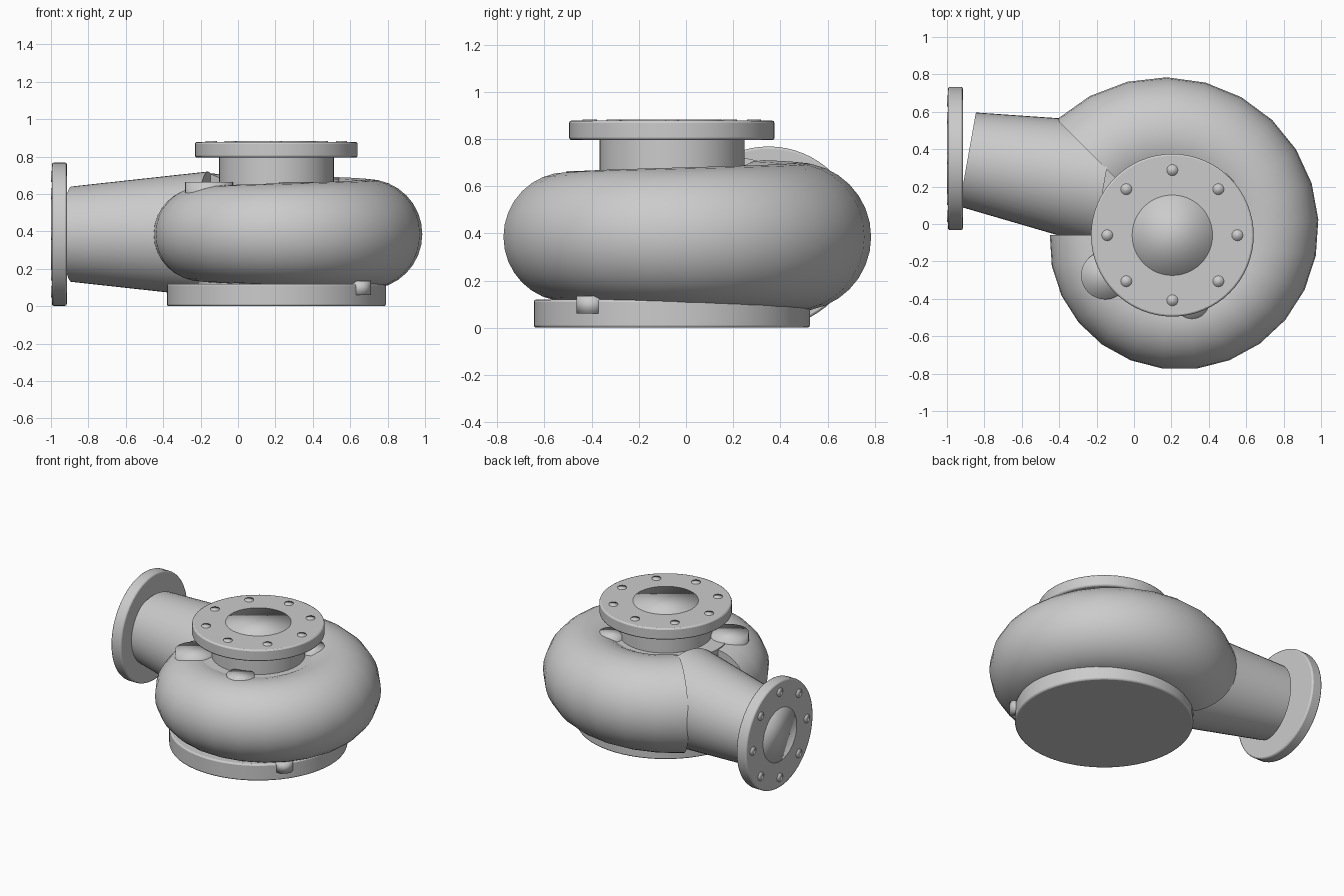
import bpy, bmesh, math
from mathutils import Vector, Matrix

if "Cube" in bpy.data.objects:
    bpy.data.objects.remove(bpy.data.objects["Cube"])

metal = bpy.data.materials.new("cast_grey")
metal.use_nodes = True
GREY = (0.6, 0.6, 0.6, 1)
metal.diffuse_color = GREY
metal.node_tree.nodes["Principled BSDF"].inputs["Base Color"].default_value = GREY

AXIS = Vector((0.205, -0.06, 0))      # pump shaft axis
MID = 0.385                           # mid height of the casing


def finish(name, bm, bevel=0, soft=False):
    mesh = bpy.data.meshes.new(name)
    bmesh.ops.recalc_face_normals(bm, faces=bm.faces)
    bm.to_mesh(mesh)
    bm.free()
    mesh.materials.append(metal)
    obj = bpy.data.objects.new(name, mesh)
    bpy.context.collection.objects.link(obj)
    bpy.ops.object.select_all(action="DESELECT")
    obj.select_set(True)
    bpy.context.view_layer.objects.active = obj
    if bevel:
        mod = obj.modifiers.new("edge_round", "BEVEL")
        mod.width, mod.segments = bevel, 2
    if soft:
        bpy.ops.object.shade_smooth()
    else:
        bpy.ops.object.shade_smooth_by_angle(angle=math.radians(35))
    return obj


def rod(name, start, end, r1, r2=None, sides=48, **kw):
    """Cylinder or cone between two points."""
    start, end = Vector(start), Vector(end)
    d = end - start
    bm = bmesh.new()
    spin = Matrix.Translation((start + end) / 2) @ d.to_track_quat("Z", "Y").to_matrix().to_4x4()
    bmesh.ops.create_cone(bm, cap_ends=True, segments=sides, radius1=r1,
                          radius2=r1 if r2 is None else r2, depth=d.length, matrix=spin)
    return finish(name, bm, **kw)


def flange(name, back, normal, thick, radius, bore, ring):
    """Round flange with a bore plate and eight bolt heads."""
    back, normal = Vector(back), Vector(normal)
    face = back + normal * thick
    rod(name, back, face, radius, sides=64, bevel=0.01)
    rod(name + "_bore", face - normal * 0.02, face + normal * 0.004, bore, soft=True)
    side = Vector((0, 1, 0))
    other = normal.cross(side)
    for i in range(8):
        a = i * math.pi / 4
        p = face + (side * math.cos(a) + other * math.sin(a)) * ring
        rod(f"{name}_bolt_{i + 1}", p - normal * 0.02, p + normal * 0.005, 0.03,
            sides=16, soft=True)


# Volute: a round tube that widens as it winds round the shaft
bm = bmesh.new()
STEPS, SIDES = 22, 32
rings = []
for i in range(STEPS + 1):
    t = i / STEPS
    a = math.pi + t * math.radians(315)
    tube = 0.25 + 0.075 * t
    centre = 0.655 + 0.22 * t - tube
    out = Vector((math.cos(a), math.sin(a), 0))
    ring = []
    for j in range(SIDES):
        b = 2 * math.pi * j / SIDES
        p = AXIS + out * (centre + tube * math.cos(b))
        p.z = MID + tube * math.sin(b)
        ring.append(bm.verts.new(p))
    rings.append(ring)
for r, s in zip(rings, rings[1:]):
    for j in range(SIDES):
        k = (j + 1) % SIDES
        bm.faces.new((r[j], r[k], s[k], s[j]))
bm.faces.new(rings[0])
bm.faces.new(rings[-1])
finish("volute", bm)


def on_axis(z):
    return AXIS + Vector((0, 0, z))


# Base plate, core and inlet neck
rod("base_plate", on_axis(0), on_axis(0.12), 0.585, sides=64, bevel=0.01)
rod("casing_core", on_axis(0.1), on_axis(0.642), 0.42, sides=64)
rod("inlet_neck", on_axis(0.5), on_axis(0.81), 0.307)
flange("inlet_flange", on_axis(0.795), (0, 0, 1), 0.083, 0.435, 0.215, 0.348)

# Outlet pipe and flange
rod("outlet_pipe", (-0.89, 0.345, MID), (-0.16, 0.215, MID), 0.255, 0.335)
flange("outlet_flange", (-0.915, 0.35, MID), (-1, 0, 0), 0.08, 0.383, 0.19, 0.308)

# Bosses on the casing
for i, (x, y, r, low, top) in enumerate([
        (-0.155, -0.275, 0.128, 0.5, 0.664), (0.31, -0.415, 0.092, 0.5, 0.664),
        (0.46, 0.195, 0.08, 0.5, 0.68), (0.65, -0.405, 0.06, 0.06, 0.135)]):
    rod(f"boss_{i + 1}", (x, y, low), (x, y, top), r, sides=32, soft=True)
